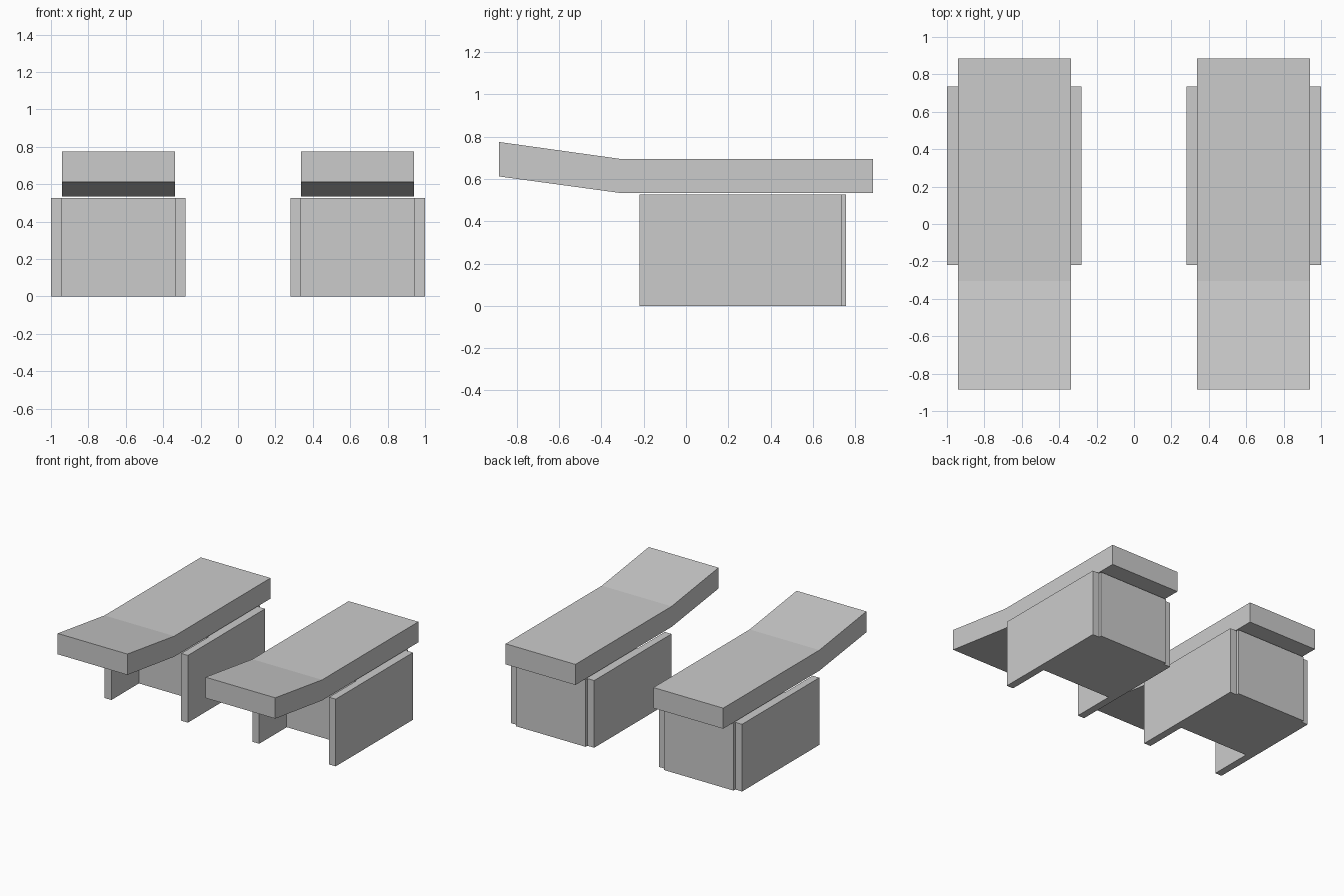
import bpy
import bmesh
from mathutils import Vector

cube = bpy.data.objects.get("Cube")
if cube:
    bpy.data.objects.remove(cube, do_unlink=True)

# Single plain grey
grey = bpy.data.materials.new("plain_grey")
grey.use_nodes = True
color = (0.6, 0.6, 0.6, 1.0)
grey.diffuse_color = color
grey.node_tree.nodes["Principled BSDF"].inputs["Base Color"].default_value = color


def extruded(name, profile, x0, x1):
    """Extrude a closed (y, z) profile along x from x0 to x1."""
    bm = bmesh.new()
    face = bm.faces.new([bm.verts.new((x0, y, z)) for y, z in profile])
    result = bmesh.ops.extrude_face_region(bm, geom=[face])
    moved = [g for g in result["geom"] if isinstance(g, bmesh.types.BMVert)]
    bmesh.ops.translate(bm, verts=moved, vec=Vector((x1 - x0, 0, 0)))
    bmesh.ops.recalc_face_normals(bm, faces=bm.faces)
    mesh = bpy.data.meshes.new(name)
    bm.to_mesh(mesh)
    bm.free()
    mesh.materials.append(grey)
    obj = bpy.data.objects.new(name, mesh)
    bpy.context.collection.objects.link(obj)
    return obj


def box_profile(y0, y1, z0, z1):
    return [(y0, z0), (y1, z0), (y1, z1), (y0, z1)]


INNER, OUTER = 0.302, 0.36   # half widths of the pad and of the whole base
TOP = 0.526                  # height of the base

# Flat pad whose front end tilts upward
pad = [(-0.885, 0.612), (-0.305, 0.533), (0.885, 0.533),
       (0.885, 0.694), (-0.305, 0.694), (-0.885, 0.775)]

for side, cx in (("right", -0.64), ("left", 0.64)):
    extruded(f"{side}_lounger_pad", pad, cx - INNER, cx + INNER)
    # Solid core, set back between the side panels
    extruded(f"{side}_base_block", box_profile(0.12, 0.757, 0, TOP),
             cx - INNER, cx + INNER)
    # Side panels
    panel = box_profile(-0.22, 0.735, 0, TOP)
    extruded(f"{side}_outer_panel" if cx < 0 else f"{side}_inner_panel",
             panel, cx - OUTER, cx - INNER)
    extruded(f"{side}_inner_panel" if cx < 0 else f"{side}_outer_panel",
             panel, cx + INNER, cx + OUTER)
